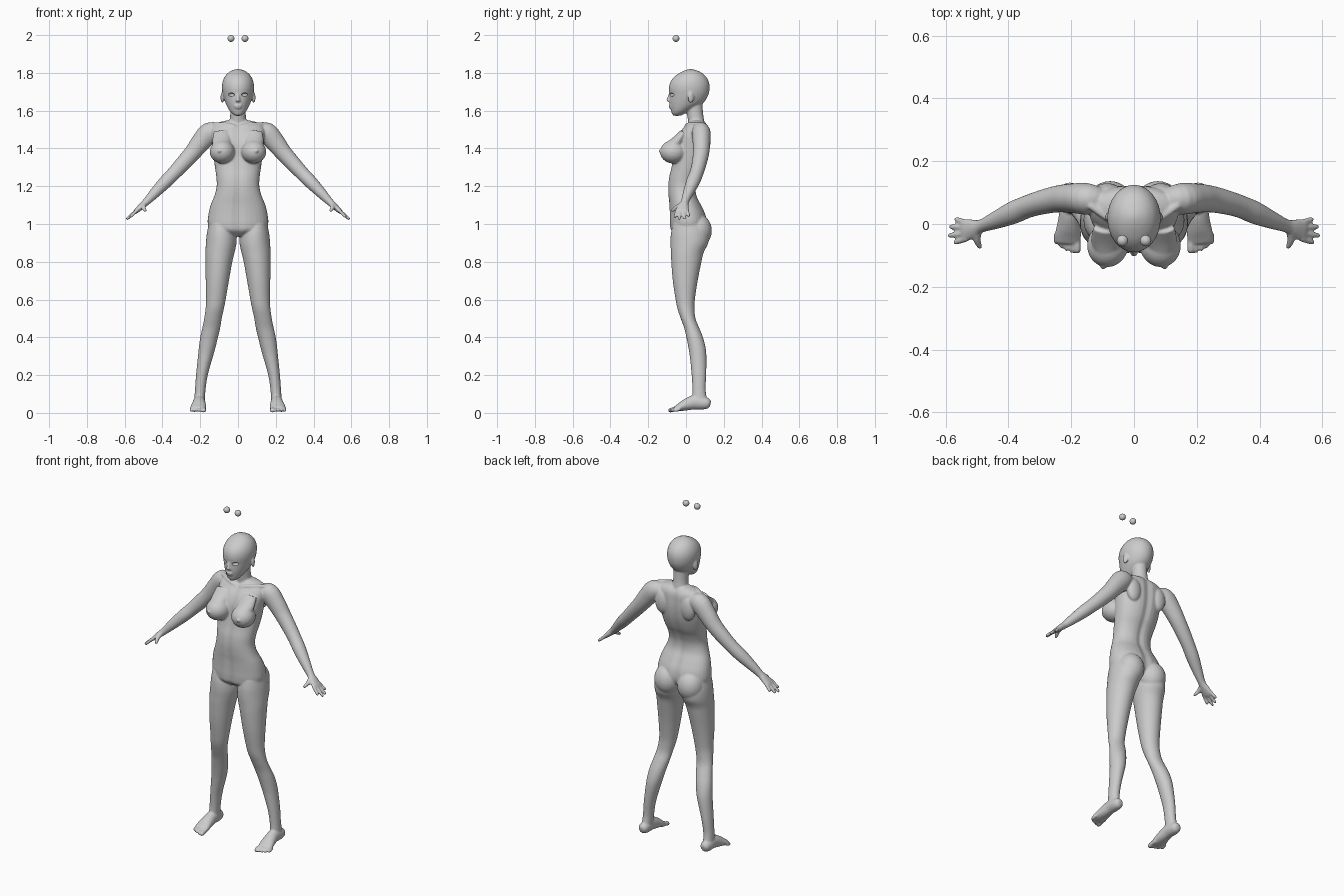
import bpy, bmesh, math
from mathutils import Vector, Matrix

X, Y, Z = Vector((1, 0, 0)), Vector((0, 1, 0)), Vector((0, 0, 1))
SIDES = 32
body_bm = bmesh.new()


def smooth_path(pts, steps=4):
    """Catmull-Rom interpolation of (x, y, z, ra, rb) points."""
    p = [Vector(q) for q in pts]
    p = [p[0]] + p + [p[-1]]
    out = []
    for i in range(1, len(p) - 2):
        a, b, c, d = p[i - 1:i + 3]
        for k in range(steps):
            t = k / steps
            out.append(0.5 * (2 * b + (c - a) * t + (2 * a - 5 * b + 4 * c - d) * t * t
                              + (3 * b - a - 3 * c + d) * t ** 3))
    return out + [p[-2]]


def tube(pts, ref=X, flat=False, power=2.0, groove=0.0):
    """Loft elliptical rings along a path; flat keeps every ring horizontal."""
    path = smooth_path(pts)
    rings = []
    for i, q in enumerate(path):
        c = Vector(q[:3])
        a, b = path[max(i - 1, 0)], path[min(i + 1, len(path) - 1)]
        t = Z if flat else (Vector(b[:3]) - Vector(a[:3])).normalized()
        s = (ref - t * ref.dot(t)).normalized()
        n = t.cross(s)
        ring = []
        for k in range(SIDES):
            ang = 2 * math.pi * k / SIDES
            u, v = math.cos(ang), math.sin(ang)
            u = math.copysign(abs(u) ** (2 / power), u) * q[3]
            v = math.copysign(abs(v) ** (2 / power), v) * q[4]
            if groove:
                v -= math.copysign(groove, v) * math.exp(-(u / 0.02) ** 2)
            ring.append(body_bm.verts.new(c + s * u + n * v))
        rings.append(ring)
    faces = [body_bm.faces.new((r0[k], r0[(k + 1) % SIDES], r1[(k + 1) % SIDES], r1[k]))
             for r0, r1 in zip(rings, rings[1:]) for k in range(SIDES)]
    faces += [body_bm.faces.new(rings[0][::-1]), body_bm.faces.new(rings[-1])]
    bmesh.ops.recalc_face_normals(body_bm, faces=faces)


def ball(bm, loc, size, rot=0.0):
    m = Matrix.Translation(loc) @ Matrix.Rotation(rot, 4, 'Z') @ Matrix.Diagonal((*size, 1))
    bmesh.ops.create_uvsphere(bm, u_segments=24, v_segments=16, radius=1, matrix=m)


def make(name, bm):
    me = bpy.data.meshes.new(name)
    bm.to_mesh(me)
    bm.free()
    ob = bpy.data.objects.new(name, me)
    bpy.context.collection.objects.link(ob)
    return ob


def stack(rows):
    """Rows of (z, x centre, y front, y back, half width) to horizontal rings."""
    return [(x, (f + b) / 2, z, w, (b - f) / 2) for z, x, f, b, w in rows]


# torso
tube(stack([(.935, 0, -.045, .06, .06), (.965, 0, -.08, .10, .14), (1.0, 0, -.087, .112, .16),
            (1.05, 0, -.088, .105, .157), (1.1, 0, -.09, .082, .145), (1.15, 0, -.095, .058, .125),
            (1.2, 0, -.097, .055, .113), (1.25, 0, -.092, .07, .115), (1.3, 0, -.08, .095, .122),
            (1.36, 0, -.07, .115, .13), (1.42, 0, -.065, .124, .136), (1.47, 0, -.045, .124, .142),
            (1.51, 0, -.015, .12, .138), (1.535, 0, .01, .107, .11), (1.55, 0, .025, .09, .05)]),
     flat=True, power=2.2, groove=.009)

# neck
tube([(0, .06, 1.50, .06, .045), (0, .054, 1.545, .045, .043), (0, .047, 1.59, .041, .043),
      (0, .042, 1.66, .043, .045)], flat=True)

# head
tube(stack([(1.573, 0, -.066, -.03, .014), (1.585, 0, -.075, -.005, .032), (1.605, 0, -.08, .03, .048),
            (1.64, 0, -.087, .09, .066), (1.68, 0, -.087, .117, .079), (1.72, 0, -.09, .125, .085),
            (1.755, 0, -.081, .12, .081), (1.785, 0, -.056, .102, .067), (1.806, 0, -.022, .074, .045),
            (1.817, 0, .005, .045, .02), (1.82, 0, .02, .03, .005)]), flat=True)

# nose and lips
tube([(0, -.085, 1.69, .007, .006), (0, -.091, 1.67, .008, .008), (0, -.094, 1.654, .012, .010),
      (0, -.086, 1.646, .010, .006)], flat=True)
ball(body_bm, (0, -.083, 1.626), (.021, .009, .006))
ball(body_bm, (0, -.081, 1.616), (.018, .009, .006))

for s in (1, -1):
    def side(pts):
        return [(s * p[0], *p[1:]) for p in pts]

    # ear
    ball(body_bm, (s * .083, .026, 1.67), (.008, .017, .03), s * .35)
    # breast
    ball(body_bm, (s * .083, -.066, 1.382), (.066, .072, .062), s * .25)
    tube(side([(.085, -.012, 1.485, .045, .02), (.086, -.045, 1.44, .05, .03),
               (.088, -.075, 1.40, .045, .045)]))
    ball(body_bm, (s * .098, -.136, 1.386), (.009, .009, .009))
    # buttock
    ball(body_bm, (s * .076, .06, .965), (.076, .077, .088))
    # shoulder blade
    ball(body_bm, (s * .085, .10, 1.44), (.045, .03, .07))
    # collarbone
    tube(side([(.015, .0, 1.515, .01, .009), (.07, .012, 1.528, .01, .009),
               (.14, .06, 1.528, .012, .012)]), Y)

    # leg
    tube(stack([(z, s * (i + o) / 2, f, b, (o - i) / 2) for z, i, o, f, b in (
        (1.0, .03, .155, -.07, .10), (.95, .012, .165, -.08, .12), (.9, .008, .17, -.082, .118),
        (.85, .018, .172, -.08, .094), (.8, .03, .172, -.078, .082), (.7, .048, .171, -.07, .062),
        (.6, .065, .169, -.055, .047), (.55, .075, .172, -.045, .045), (.5, .086, .179, -.028, .05),
        (.45, .094, .189, -.01, .07), (.4, .106, .2, .002, .09), (.35, .118, .207, .012, .103),
        (.3, .132, .212, .02, .108), (.2, .16, .222, .03, .107), (.12, .172, .228, .034, .104),
        (.06, .176, .232, .03, .115))]), flat=True)
    # foot
    tube(side([(.205, .130, .048, .012, .014), (.205, .118, .05, .026, .027), (.205, .09, .052, .031, .034),
               (.205, .045, .056, .032, .038), (.207, 0, .043, .037, .031), (.21, -.035, .029, .042, .021),
               (.211, -.06, .02, .039, .013)]))
    # toes
    for i in range(5):
        x, y, r = .181 + i * .0165, -.088 + i * i * .0018, .012 if i == 0 else .0085
        tube(side([(x + .002, -.03, .022, r, r), (x, y + .02, .018, r, r),
                   (x, y + .004, .013, r, r), (x, y - .006, .011, r * .5, r * .5)]))

    # arm and palm
    tube(side([(.105, .075, 1.485, .04, .04), (.15, .08, 1.483, .05, .056), (.195, .082, 1.435, .047, .052),
               (.24, .08, 1.378, .043, .045), (.29, .07, 1.322, .039, .041), (.34, .055, 1.268, .036, .037),
               (.385, .036, 1.222, .036, .035), (.44, .012, 1.165, .028, .028), (.485, -.006, 1.118, .021, .02),
               (.51, -.014, 1.095, .029, .017), (.537, -.02, 1.07, .036, .013),
               (.547, -.022, 1.061, .033, .009)]), Y)
    # fingers: base y, tip
    for by, tip in ((-.047, (.573, -.06, 1.035)), (-.03, (.592, -.037, 1.024)),
                    (-.012, (.588, -.008, 1.026)), (.005, (.57, .016, 1.04))):
        a, b = Vector((.532, by, 1.075)), Vector(tip)
        tube(side([(*a.lerp(b, t), r, r) for t, r in
                   ((0, .0095), (.4, .009), (.75, .0085), (.93, .0075), (1, .004))]), Y)
    # thumb
    tube(side([(.497, -.02, 1.105, .014, .014), (.5, -.048, 1.088, .012, .012),
               (.493, -.068, 1.074, .009, .009), (.489, -.078, 1.067, .005, .005)]), Z)

# fuse the parts into one skin
body = make("body", body_bm)
remesh = body.modifiers.new("fuse", 'REMESH')
remesh.mode = 'VOXEL'
remesh.voxel_size = .0048
remesh.use_smooth_shade = True
relax = body.modifiers.new("relax", 'SMOOTH')
relax.factor = .5
relax.iterations = 5

# empty eye sockets
socket_bm = bmesh.new()
for s in (1, -1):
    ball(socket_bm, (s * .034, -.072, 1.685), (.017, .02, .009), -s * .3)
sockets = make("eye_socket_cutter", socket_bm)
sockets.hide_render = True
cut = body.modifiers.new("sockets", 'BOOLEAN')
cut.operation = 'DIFFERENCE'
cut.object = sockets

# bake the skin and drop the cutter
bpy.context.view_layer.update()
deps = bpy.context.evaluated_depsgraph_get()
skin = bpy.data.meshes.new_from_object(body.evaluated_get(deps))
body.modifiers.clear()
body.data = skin
bpy.data.objects.remove(sockets)
for p in skin.polygons:
    p.use_smooth = True

# loose eyeballs above the head
for s, name in ((1, "eyeball_left"), (-1, "eyeball_right")):
    bm = bmesh.new()
    ball(bm, (s * .037, -.053, 1.982), (.018, .018, .018))
    eye = make(name, bm)
    for p in eye.data.polygons:
        p.use_smooth = True
